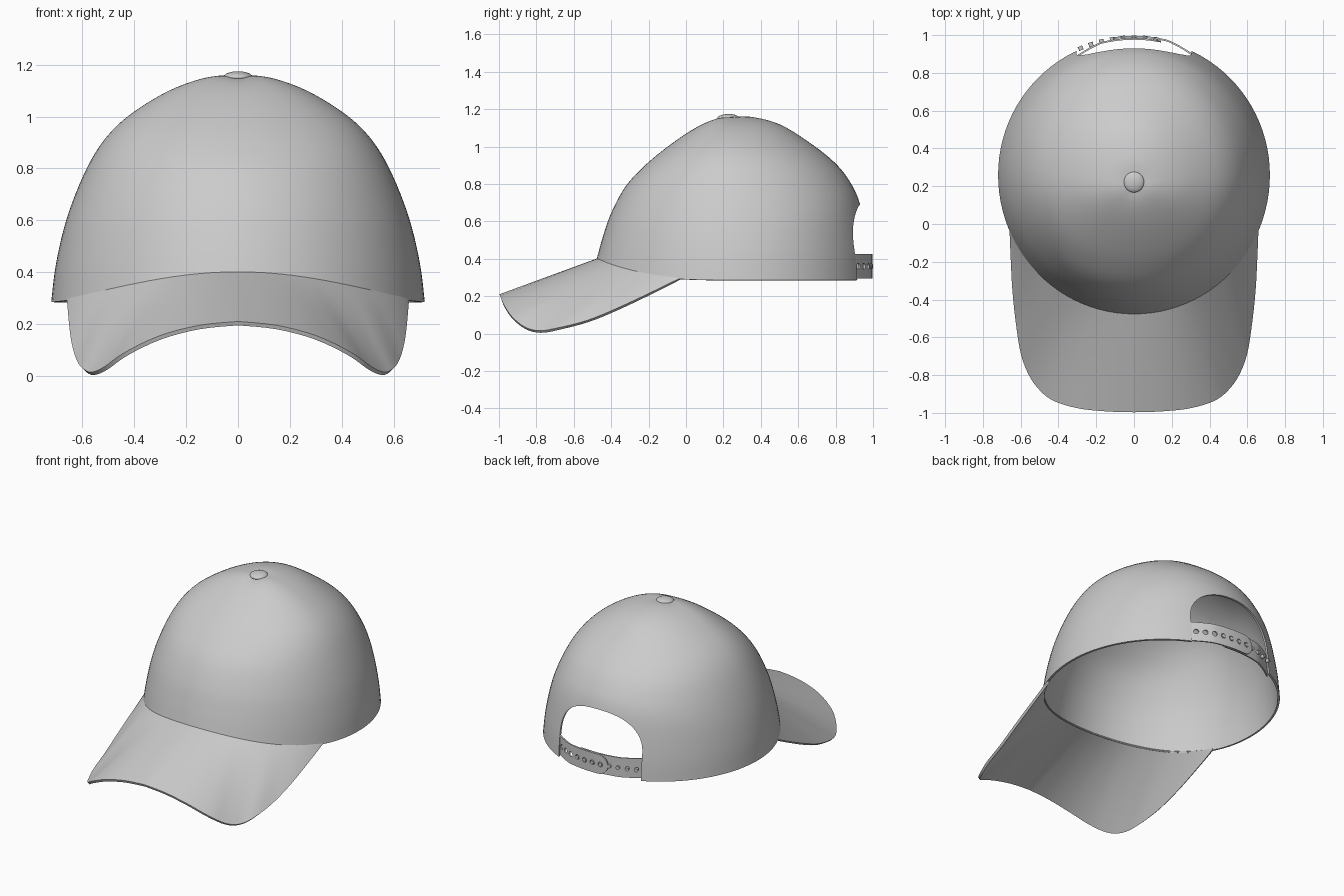
import bpy, bmesh
from math import sin, cos, pi, sqrt, asin

if "Cube" in bpy.data.objects:
    bpy.data.objects.remove(bpy.data.objects["Cube"])

def spline(pts, t):
    """Smooth curve through pts, t in 0..1."""
    n = len(pts) - 1
    i = min(int(t * n), n - 1)
    f = t * n - i
    p = [pts[max(0, min(n, i + k))] for k in (-1, 0, 1, 2)]
    return [0.5 * (2 * b + (c - a) * f + (2*a - 5*b + 4*c - d) * f**2 + (3*b - a - 3*c + d) * f**3)
            for a, b, c, d in zip(*p)]

def make(name, bm):
    bmesh.ops.recalc_face_normals(bm, faces=bm.faces)
    me = bpy.data.meshes.new(name)
    bm.to_mesh(me)
    bm.free()
    ob = bpy.data.objects.new(name, me)
    bpy.context.collection.objects.link(ob)
    return ob

def activate(ob):
    bpy.ops.object.select_all(action='DESELECT')
    ob.select_set(True)
    bpy.context.view_layer.objects.active = ob

def sheet(name, rows, thick):
    """Grid of points turned into a thin solid."""
    bm = bmesh.new()
    vs = [[bm.verts.new(p) for p in r] for r in rows]
    for a, b in zip(vs, vs[1:]):
        for j in range(len(a) - 1):
            bm.faces.new((a[j], a[j + 1], b[j + 1], b[j]))
    bmesh.ops.remove_doubles(bm, verts=bm.verts, dist=0.0003)
    ob = make(name, bm)
    m = ob.modifiers.new("thickness", 'SOLIDIFY')
    m.thickness, m.offset = thick, 0
    activate(ob)
    bpy.ops.object.modifier_apply(modifier=m.name)
    return ob

def cut(ob, cutter):
    m = ob.modifiers.new("cut", 'BOOLEAN')
    m.operation, m.solver, m.object = 'DIFFERENCE', 'EXACT', cutter
    activate(ob)
    bpy.ops.object.modifier_apply(modifier=m.name)
    bpy.data.objects.remove(cutter)

def smooth(ob, angle=0.7):
    activate(ob)
    bpy.ops.object.shade_smooth_by_angle(angle=angle)

# Crown: side half-width and z, front y and z, back y and z, ring centre y
PROFILE = [
    (0, 1.147, .22, 1.147, .22, 1.147, .22),
    (.11, 1.146, .13, 1.130, .34, 1.153, .23),
    (.26, 1.095, .03, 1.08, .50, 1.112, .235),
    (.415, 1.00, -.10, .99, .665, 1.01, .24),
    (.515, .90, -.22, .89, .79, .91, .245),
    (.59, .77, -.32, .78, .87, .81, .25),
    (.655, .60, -.395, .64, .925, .685, .255),
    (.695, .43, -.44, .51, .965, .45, .26),
    (.713, .285, -.474, .385, .978, .285, .26),
]

def crown_point(t, th):
    a, zs, yf, zf, yb, zb, c = spline(PROFILE, t)
    s = sin(th)
    if s < 0:
        return (a * cos(th), c - (c - yf) * -s, zs + (zf - zs) * abs(s)**3)
    return (a * cos(th), c + (yb - c) * s, zs + (zb - zs) * s * s)

crown = sheet("crown", [[crown_point(i / 40, 2 * pi * j / 96) for j in range(97)]
                        for i in range(41)], 0.013)

# Arched opening at the back
arch = [(.305, .1), (.305, .44)]
for i in range(1, 24):
    a = pi * i / 24
    c, s = cos(a), sin(a)
    arch.append((.305 * abs(c)**.85 * (1 if c > 0 else -1), .44 + .25 * s**.85))
arch += [(-.305, .44), (-.305, .1)]
bm = bmesh.new()
face = bm.faces.new([bm.verts.new((x, .6, z)) for x, z in arch])
ext = bmesh.ops.extrude_face_region(bm, geom=[face])
bmesh.ops.translate(bm, vec=(0, .7, 0), verts=[v for v in ext["geom"] if isinstance(v, bmesh.types.BMVert)])
cut(crown, make("opening_cutter", bm))
smooth(crown)

# Curved brim between the crown rim and its outer edge
EDGE = [(.652, -.03, .285), (.648, -.15, .225), (.638, -.35, .13), (.62, -.52, .06),
        (.595, -.68, .018), (.56, -.78, .002), (.51, -.86, .022), (.43, -.93, .078),
        (.3, -.972, .14), (.15, -.989, .18), (0, -.994, .195)]
rows = []
for i in range(-40, 41):
    t = 1 - abs(i) / 40
    side = 1 if i >= 0 else -1
    o = spline(EDGE, t)
    th = asin(.39) + (pi / 2 - asin(.39)) * t
    x, y, z = crown_point(1, -th)
    inner = (x * .992, .26 + (y - .26) * .992, z + .003)
    row = []
    for k in range(13):
        p = [a + (b - a) * k / 12 for a, b in zip(inner, o)]
        row.append((p[0] * side, p[1], p[2] + .008))
    rows.append(row)
smooth(sheet("brim", rows, 0.016))

# Top button
bpy.ops.mesh.primitive_uv_sphere_add(segments=32, ring_count=16, location=(0, .222, 1.154))
button = bpy.context.object
button.name = "top_button"
button.scale = (.054, .055, .02)
button.rotation_euler.x = .06
smooth(button)

# Snap straps
ZC, H = .36, .065

def strap_point(phi, d, z):
    return ((.72 + d) * sin(phi), .26 + (.722 + d) * cos(phi), z)

def strap(name, root, tip, d):
    rows = []
    round_angle = H / .72
    sgn = 1 if tip > root else -1
    angs = [root + (tip - sgn * round_angle - root) * i / 24 for i in range(25)]
    angs += [tip - sgn * round_angle * (1 - sin(pi / 2 * i / 10)) for i in range(1, 11)]
    for n, phi in enumerate(angs):
        h = H * max(.02, cos(pi / 2 * max(0, n - 24) / 10))
        ramp = max(0, abs(phi) - .25) if phi * root > 0 else 0
        rows.append([strap_point(phi, d - .12 * ramp, ZC + h * k / 3) for k in range(-3, 4)])
    return sheet(name, rows, .009)

outer = strap("outer_strap", .5, -.15, .010)
inner = strap("inner_strap", -.5, .2, -.002)

def beads(name, angles, r, depth, d):
    """Row of short radial cylinders, for holes and studs."""
    bm = bmesh.new()
    for phi in angles:
        ends = [[bm.verts.new(strap_point(phi + r / .72 * cos(2 * pi * i / 16), dd, ZC + r * sin(2 * pi * i / 16)))
                 for i in range(16)] for dd in (d - depth, d + depth)]
        for i in range(16):
            j = (i + 1) % 16
            bm.faces.new((ends[0][i], ends[0][j], ends[1][j], ends[1][i]))
        bm.faces.new(ends[0])
        bm.faces.new(ends[1])
    return make(name, bm)

cut(outer, beads("hole_cutter", [-.08 + .08 * i for i in range(7)], .016, .05, 0))
smooth(outer)
smooth(inner)
smooth(beads("strap_studs", [-.40 + .08 * i for i in range(8)], .012, .011, .006))
